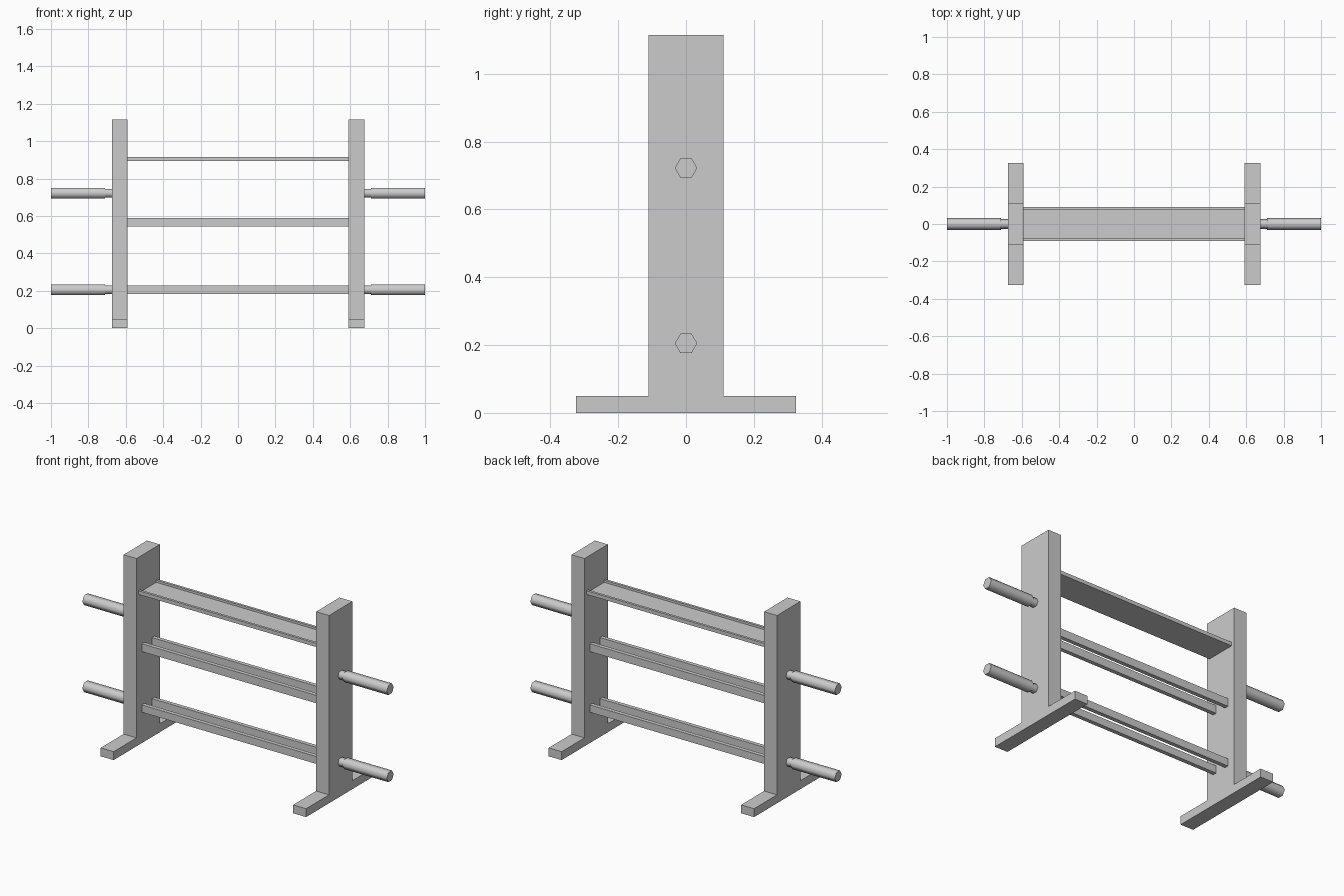
import bpy
import bmesh
import math

if "Cube" in bpy.data.objects:
    bpy.data.objects.remove(bpy.data.objects["Cube"], do_unlink=True)

# Single painted-steel colour
grey = bpy.data.materials.new("light grey")
grey.use_nodes = True
colour = (0.6, 0.6, 0.6, 1)
grey.diffuse_color = colour
grey.node_tree.nodes["Principled BSDF"].inputs["Base Color"].default_value = colour

INNER, OUTER, TIP = 0.59, 0.675, 1.0


def add_object(name, bm):
    bmesh.ops.recalc_face_normals(bm, faces=bm.faces)
    mesh = bpy.data.meshes.new(name)
    bm.to_mesh(mesh)
    bm.free()
    mesh.materials.append(grey)
    obj = bpy.data.objects.new(name, mesh)
    bpy.context.collection.objects.link(obj)
    return obj


def extrude_profile(name, profile, x0, x1):
    """Extrude a closed (y, z) outline along x."""
    bm = bmesh.new()
    face = bm.faces.new([bm.verts.new((x0, y, z)) for y, z in profile])
    new = bmesh.ops.extrude_face_region(bm, geom=[face])["geom"]
    verts = [v for v in new if isinstance(v, bmesh.types.BMVert)]
    bmesh.ops.translate(bm, vec=(x1 - x0, 0, 0), verts=verts)
    return add_object(name, bm)


def mirrored(half):
    """Complete an outline given for +y only."""
    return half + [(-y, z) for y, z in reversed(half)]


def peg(name, side, z):
    """Six-sided weight peg with a thinner neck beside the upright."""
    bm = bmesh.new()
    rings = []
    for x, r in ((OUTER, 0.026), (0.71, 0.026), (0.71, 0.033), (TIP, 0.033)):
        angles = [math.tau * i / 6 for i in range(6)]
        rings.append([bm.verts.new((side * x, r * math.cos(a), z + r * math.sin(a)))
                      for a in angles])
    for a, b in zip(rings, rings[1:]):
        for i in range(6):
            j = (i + 1) % 6
            bm.faces.new((a[i], a[j], b[j], b[i]))
    bm.faces.new(rings[0])
    bm.faces.new(rings[-1])
    obj = add_object(name, bm)
    # Smooth sides, sharp ends
    bpy.ops.object.select_all(action="DESELECT")
    obj.select_set(True)
    bpy.context.view_layer.objects.active = obj
    bpy.ops.object.shade_smooth_by_angle(angle=math.radians(65))


# Uprights with feet, and their pegs
upright = mirrored([(0.325, 0), (0.325, 0.05), (0.11, 0.05), (0.11, 1.115)])
for label, side in (("left", 1), ("right", -1)):
    extrude_profile(label + "_upright", upright, side * INNER, side * OUTER)
    for level, z in (("lower", 0.205), ("upper", 0.722)):
        peg(f"{label}_{level}_peg", side, z)

# Top tray with raised lips
tray = mirrored([(0.09, 0.894), (0.09, 0.916), (0.075, 0.916), (0.075, 0.903)])
extrude_profile("top_tray", tray, -INNER, INNER)

# Paired rails of the two lower shelves
for level, low, high in (("lower", 0.183, 0.227), ("middle", 0.543, 0.59)):
    for label, s in (("front", -1), ("back", 1)):
        rail = [(s * 0.036, low), (s * 0.06, low), (s * 0.06, high), (s * 0.036, high)]
        extrude_profile(f"{level}_{label}_rail", rail, -INNER, INNER)
